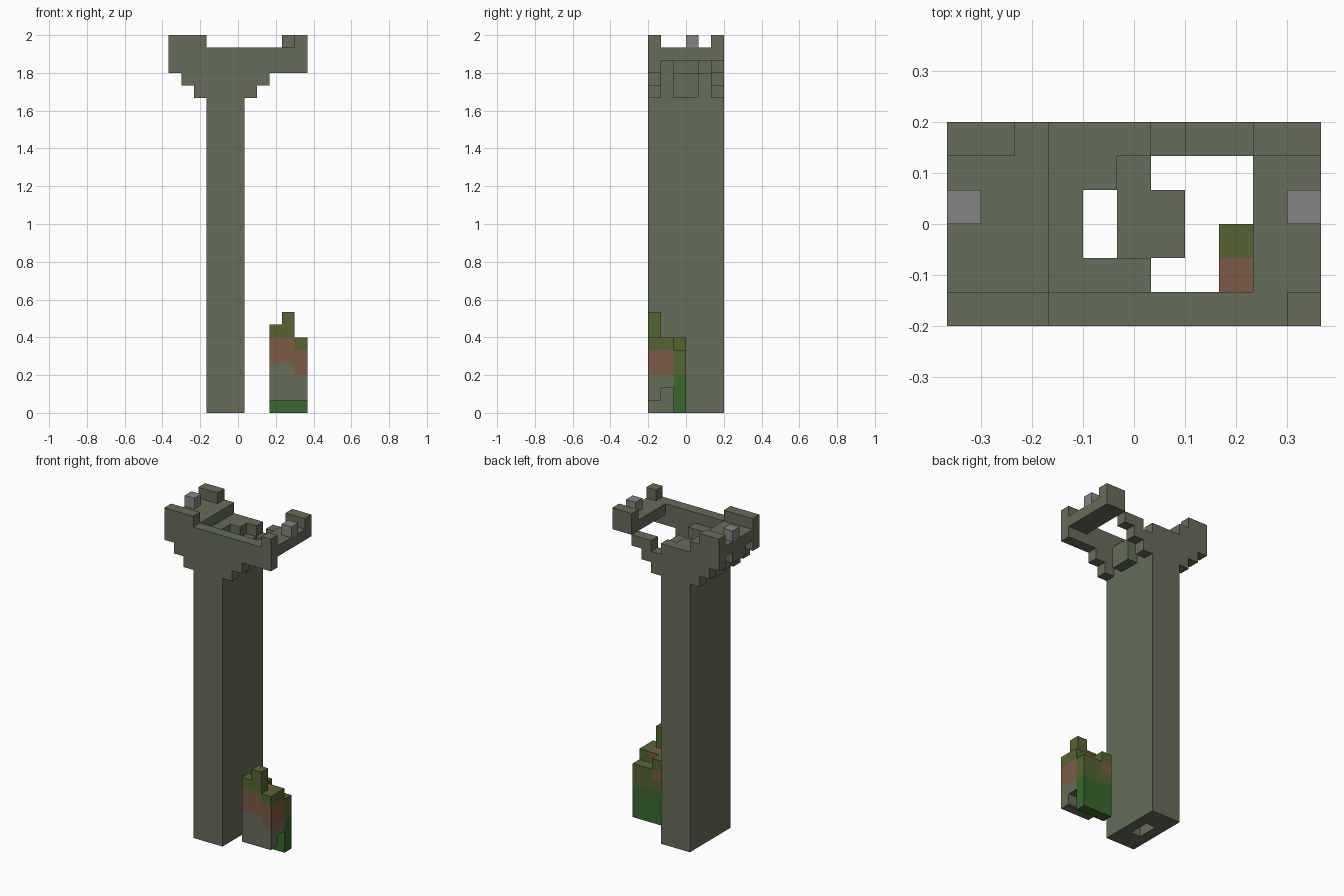
import bpy
import bmesh
from mathutils import Vector

cube = bpy.data.objects.get("Cube")
if cube:
    bpy.data.objects.remove(cube, do_unlink=True)

U = 2 / 30                      # edge of one block
ORIGIN = Vector((-5.5, -3, 0))  # corner of the block grid


def material(name, r, g, b):
    m = bpy.data.materials.new(name)
    m.use_nodes = True
    m.diffuse_color = (r, g, b, 1)
    m.node_tree.nodes["Principled BSDF"].inputs["Base Color"].default_value = (r, g, b, 1)
    return m


MATS = {
    "stone": material("mossy_stone", .133, .153, .10),
    "grey": material("plain_grey", .235, .235, .235),
    "brown": material("brown_earth", .205, .102, .061),
    "olive": material("olive_moss", .089, .130, .032),
    "green": material("green_vine", .040, .138, .026),
}
NAMES = list(MATS)
cells = {}                      # block position -> (part, colour)


def fill(part, xs, ys, zs, colour="stone"):
    """Fill a box of blocks; each range is (first, end)."""
    for i in range(*xs):
        for j in range(*ys):
            for k in range(*zs):
                cells[i, j, k] = (part, colour)


def carve(xs, ys, zs):
    for i in range(*xs):
        for j in range(*ys):
            for k in range(*zs):
                cells.pop((i, j, k), None)


# Hollow pillar with a broken floor at the top
fill("pillar", (3, 6), (0, 6), (0, 28))
carve((4, 5), (2, 4), (0, 28))
carve((5, 6), (2, 5), (27, 28))

# Stepped brackets, left of the pillar, then right of it
for ys in ((0, 1), (2, 4), (5, 6)):
    for step in range(3):
        fill("left_brackets", (2 - step, 3), ys, (25 + step, 26 + step))
    fill("right_brackets", (6, 7), ys, (25, 27))
for ys in ((0, 1), (5, 6)):
    fill("right_brackets", (7, 8), ys, (26, 27))
fill("right_brackets", (7, 9), (5, 6), (27, 28))

# Gallery deck and front wall
fill("gallery", (0, 3), (0, 6), (28, 29))
fill("gallery", (9, 11), (0, 6), (28, 29))
fill("front_wall", (3, 11), (0, 1), (27, 29))

# Battlements
fill("battlements", (0, 3), (0, 1), (29, 30))
fill("battlements", (10, 11), (0, 1), (29, 30))
fill("battlements", (0, 2), (5, 6), (29, 30))
fill("battlements", (9, 11), (5, 6), (29, 30))
for i in (0, 10):
    fill("grey_blocks", (i, i + 1), (3, 4), (29, 30), "grey")

# Small overgrown ruin: stone, then an earth band, then moss
for i, top in ((8, 7), (9, 8), (10, 6)):
    band = 3 if i == 10 else 4
    for j, low, high in ((0, 1, top), (1, 2, 6)):
        x, y = (i, i + 1), (j, j + 1)
        fill("ruin", x, y, (low, band))
        fill("ruin", x, y, (band, band + 2), "brown")
        fill("ruin", x, y, (band + 2, high), "olive")

# Vines hanging behind the ruin
fill("vines", (8, 11), (2, 3), (0, 3), "green")
fill("vines", (8, 11), (2, 3), (3, 5), "olive")
fill("vines", (8, 9), (2, 3), (5, 6), "olive")
fill("vines", (8, 9), (2, 3), (4, 5), "brown")


def build(part):
    """Make the exposed block faces of one part and merge flat areas."""
    bm = bmesh.new()
    verts = {}
    for cell, (owner, colour) in cells.items():
        if owner != part:
            continue
        for axis in range(3):
            for side in (0, 1):
                near = list(cell)
                near[axis] += 2 * side - 1
                if tuple(near) in cells:
                    continue
                corners = []
                for a, b in ((0, 0), (1, 0), (1, 1), (0, 1)):
                    p = list(cell)
                    p[axis] += side
                    p[(axis + 1) % 3] += a
                    p[(axis + 2) % 3] += b
                    p = tuple(p)
                    if p not in verts:
                        verts[p] = bm.verts.new((Vector(p) + ORIGIN) * U)
                    corners.append(verts[p])
                face = bm.faces.new(corners if side else corners[::-1])
                face.material_index = NAMES.index(colour)
    bmesh.ops.dissolve_limit(bm, angle_limit=0.01, verts=bm.verts[:],
                             edges=bm.edges[:], delimit={'MATERIAL'})
    mesh = bpy.data.meshes.new(part)
    bm.to_mesh(mesh)
    bm.free()
    for m in MATS.values():
        mesh.materials.append(m)
    bpy.context.collection.objects.link(bpy.data.objects.new(part, mesh))


for part in dict.fromkeys(owner for owner, _ in cells.values()):
    build(part)
